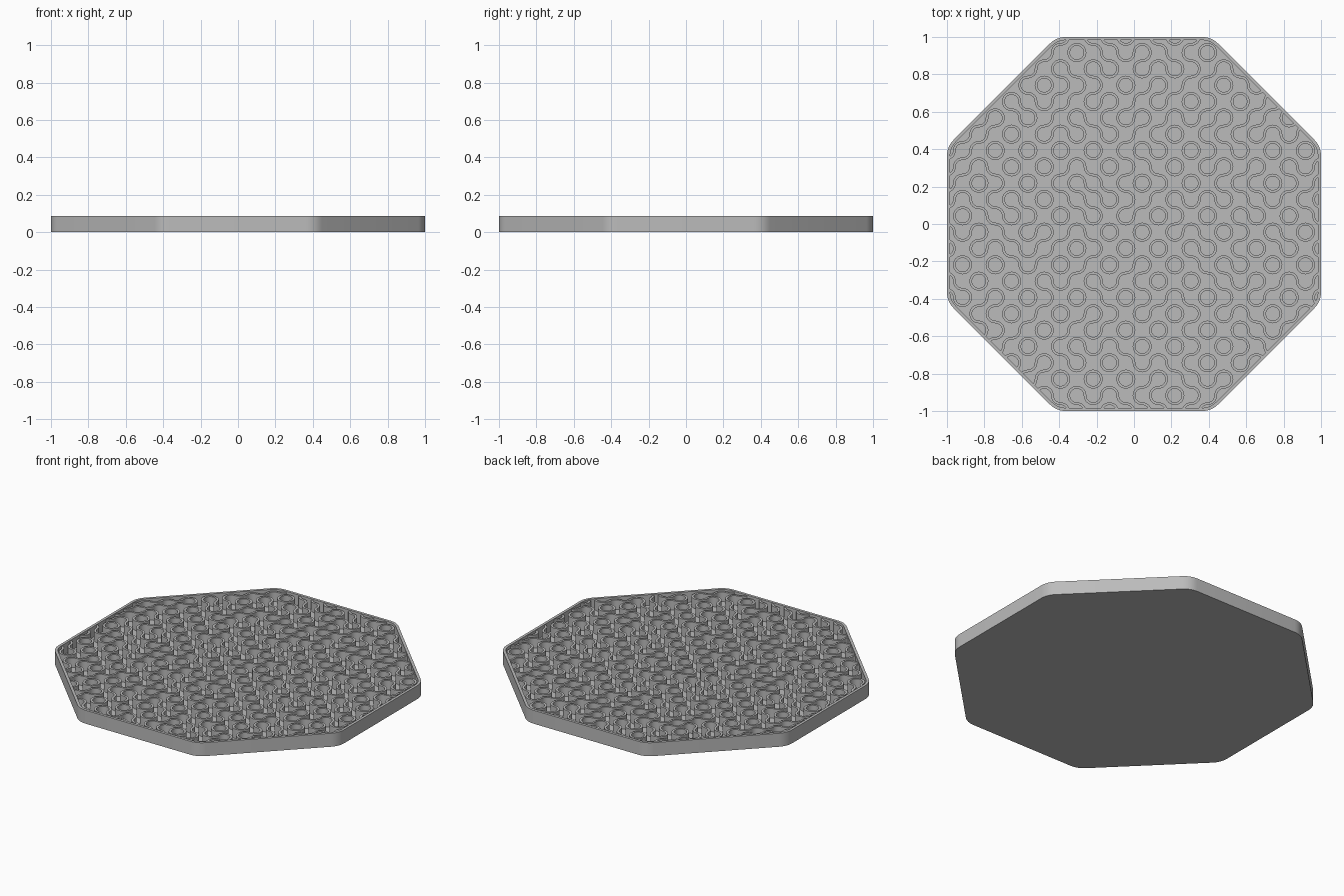
import bpy, bmesh, math, random

if "Cube" in bpy.data.objects:
    bpy.data.objects.remove(bpy.data.objects["Cube"])

random.seed(7)
TILE = 0.0873          # pattern grid pitch
HEIGHT, RIDGE_TOP, FLOOR = 0.085, 0.078, 0.018
RIM, RIDGE = 0.017, 0.014
CORNER_R = 0.12
STEP = math.pi / 4

grey = bpy.data.materials.new("plain grey")
grey.diffuse_color = (0.5, 0.5, 0.5, 1)
grey.use_nodes = True
grey.node_tree.nodes["Principled BSDF"].inputs["Base Color"].default_value = grey.diffuse_color


def finish(bm, name):
    bmesh.ops.recalc_face_normals(bm, faces=bm.faces)
    me = bpy.data.meshes.new(name)
    bm.to_mesh(me)
    bm.free()
    ob = bpy.data.objects.new(name, me)
    bpy.context.collection.objects.link(ob)
    me.materials.append(grey)
    bpy.ops.object.select_all(action='DESELECT')
    ob.select_set(True)
    bpy.context.view_layer.objects.active = ob
    bpy.ops.object.shade_smooth_by_angle(angle=math.radians(30))


def outline(inset, segs=6):
    """Octagon with rounded corners, moved inward by inset."""
    r = CORNER_R - inset
    d = (1 - CORNER_R) / math.cos(STEP / 2)
    pts = []
    for k in range(8):
        mid = (k + 0.5) * STEP
        for s in range(segs + 1):
            a = mid + STEP * (s / segs - 0.5)
            pts.append((d * math.cos(mid) + r * math.cos(a),
                        d * math.sin(mid) + r * math.sin(a)))
    return pts


# Tray: base, outer wall, rim top, inner wall and floor
bm = bmesh.new()
loops = [[bm.verts.new((x, y, z)) for x, y in outline(i)]
         for i, z in ((0, 0), (0, HEIGHT), (RIM, HEIGHT), (RIM, FLOOR))]
n = len(loops[0])
for lo, hi in zip(loops, loops[1:]):
    for k in range(n):
        m = (k + 1) % n
        bm.faces.new((lo[k], lo[m], hi[m], hi[k]))
bm.faces.new(loops[0][::-1])
bm.faces.new(loops[-1])
finish(bm, "tray")

# Each tile has two quarter arcs, turned one of two ways
turn = {(a, b): random.randint(0, 1) for a in range(-12, 13) for b in range(-12, 13)}
# Grid corners where four arcs close into a ring, by row
rings = {10: (-4, 4), 8: (-6, -1, 5), 7: (3, 6), 5: (-8,),
         4: (-7, -5, -3, 3, 8, 10), 2: (0, 3, 8), 1: (-6,),
         0: (-11, -5, 1, 4, 9), -1: (-2, 0, 5, 10), -2: (-4, -1),
         -3: (-11, -9, -5, -2, 8, 10), -4: (-8, 1, 3), -5: (-7, -4, -1, 4),
         -6: (-8, -5), -7: (-6, 4), -8: (-7, 0, 2), -9: (-2, 4), -10: (-5, -3)}
for j, row in rings.items():
    for i in row:
        turn[i, j] = turn[i + 1, j + 1] = 0
        turn[i + 1, j] = turn[i, j + 1] = 1


def inside(x, y):
    reach = max(x * math.cos(k * STEP) + y * math.sin(k * STEP) for k in range(8))
    return reach < 0.99 and math.hypot(x, y) < 1.064


def arc(bm, cx, cy, start, segs=8):
    """Quarter arc ridge, kept only within the tray."""
    r = TILE / 2
    low, high = FLOOR - 0.004, RIDGE_TOP
    section = ((r - RIDGE / 2, low), (r - RIDGE / 2, high),
               (r + RIDGE / 2, high), (r + RIDGE / 2, low))
    for s in range(segs):
        a0, a1 = (start + math.pi / 2 * (s + e) / segs for e in (0, 1))
        am = (a0 + a1) / 2
        if not inside(cx + r * math.cos(am), cy + r * math.sin(am)):
            continue
        v0, v1 = ([bm.verts.new((cx + q * math.cos(a), cy + q * math.sin(a), z))
                   for q, z in section] for a in (a0, a1))
        for k in range(3):
            bm.faces.new((v0[k], v0[k + 1], v1[k + 1], v1[k]))


# Winding ridges standing on the floor
bm = bmesh.new()
for (a, b), t in turn.items():
    for sx in (-1, 1):
        sy = -sx if t else sx
        start = math.atan2(-sy, -sx) - math.pi / 4
        arc(bm, (a + sx / 2) * TILE, (b + sy / 2) * TILE, start)
bmesh.ops.remove_doubles(bm, verts=bm.verts, dist=0.0005)
finish(bm, "winding_ridges")
